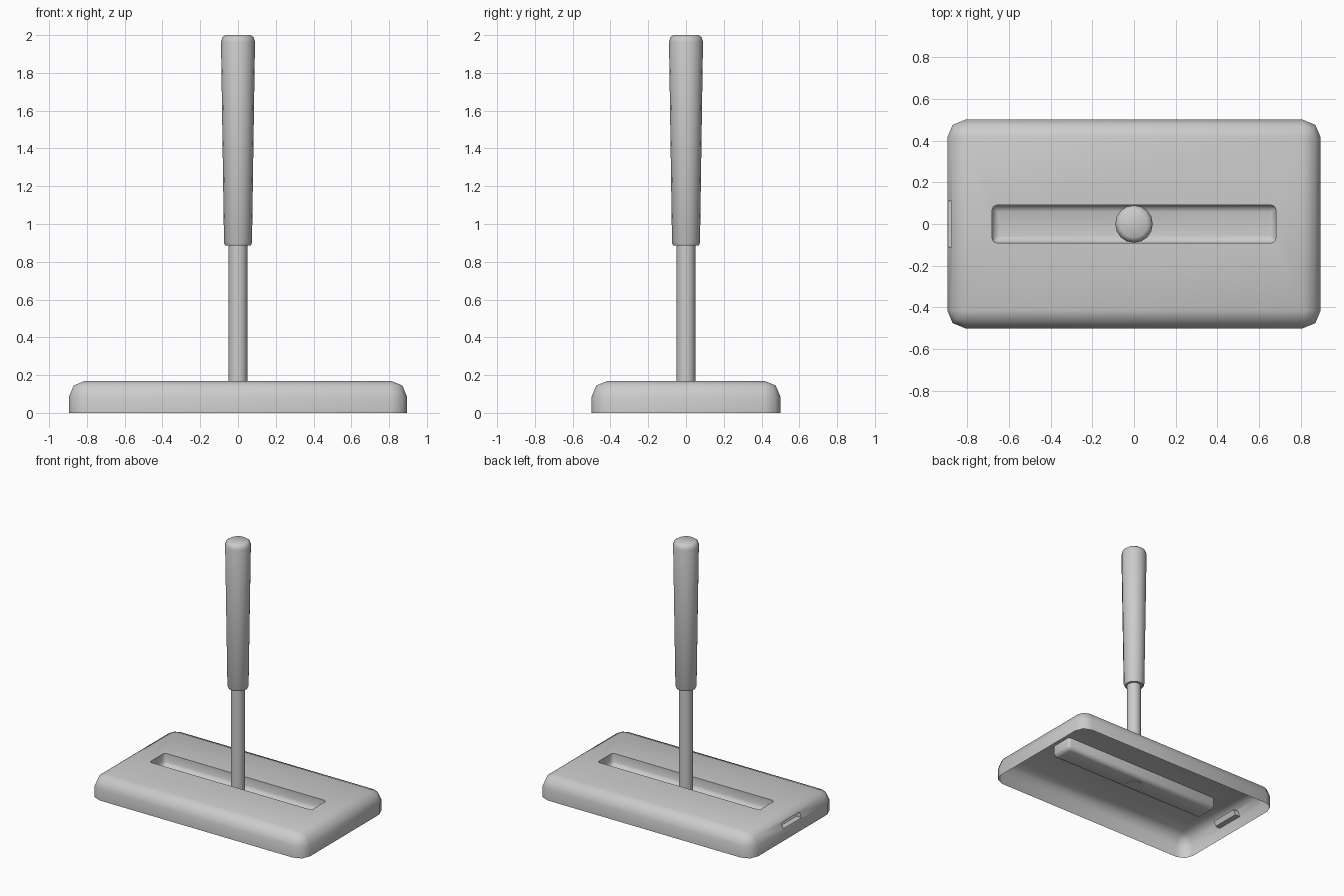
import bpy, bmesh, math

if "Cube" in bpy.data.objects:
    bpy.data.objects.remove(bpy.data.objects["Cube"])


def finish(name, bm, angle):
    mesh = bpy.data.meshes.new(name)
    bm.to_mesh(mesh)
    bm.free()
    obj = bpy.data.objects.new(name, mesh)
    bpy.context.collection.objects.link(obj)
    bpy.ops.object.select_all(action='DESELECT')
    obj.select_set(True)
    bpy.context.view_layer.objects.active = obj
    bpy.ops.object.shade_smooth_by_angle(angle=math.radians(angle))
    return obj


def loft(bm, rings):
    """Join matching point rings, listed counter-clockwise, with quads."""
    rows = [[bm.verts.new(p) for p in ring] for ring in rings]
    n = len(rows[0])
    for a, b in zip(rows, rows[1:]):
        for i in range(n):
            j = (i + 1) % n
            bm.faces.new((a[i], a[j], b[j], b[i]))
    return rows


def rounded_rect(hx, hy, r, z):
    pts = []
    for k, (sx, sy) in enumerate(((1, 1), (-1, 1), (-1, -1), (1, -1))):
        for s in range(3):
            a = math.radians(90 * k + 45 * s)
            pts.append((sx * (hx - r) + r * math.cos(a),
                        sy * (hy - r) + r * math.sin(a), z))
    return pts


def lathe(name, profile, sides, angle, bottom=True):
    bm = bmesh.new()
    rows = loft(bm, [[(r * math.cos(2 * math.pi * i / sides),
                       r * math.sin(2 * math.pi * i / sides), z)
                      for i in range(sides)] for r, z in profile])
    bm.faces.new(rows[-1])
    if bottom:
        bm.faces.new(rows[0][::-1])
    return finish(name, bm, angle)


# base: open-bottomed shell with rounded edges and a sunken trough
bm = bmesh.new()
rows = loft(bm, [rounded_rect(*p) for p in (
    (0.895, 0.50, 0.085, 0.0),
    (0.895, 0.50, 0.085, 0.085),
    (0.87, 0.475, 0.06, 0.145),
    (0.81, 0.415, 0.0, 0.17),
    (0.68, 0.09, 0.02, 0.17),
    (0.68, 0.09, 0.02, 0.11),
    (0.671, 0.081, 0.015, 0.089),
    (0.65, 0.06, 0.005, 0.08))])
bm.faces.new(rows[-1])
bmesh.ops.remove_doubles(bm, verts=bm.verts, dist=0.0005)

# port: shallow rectangular recess in the left end
port = min((f for f in bm.faces if 0.1 < f.calc_center_median().z < 0.13),
           key=lambda f: f.calc_center_median().x)
bmesh.ops.inset_region(bm, faces=[port], thickness=0.01)
mid = port.calc_center_median().z
for v in port.verts:
    z = 0.13 if v.co.z > mid else 0.092
    x = -0.895 + (z - 0.085) * 0.025 / 0.06
    v.co = (x, math.copysign(0.11, v.co.y), z)
bmesh.ops.inset_region(bm, faces=[port], thickness=0.001)
for v in port.verts:
    v.co.x += 0.04
finish("base", bm, 50)

# shaft and tapered grip
lathe("shaft", ((0.05, 0.076), (0.05, 0.90)), 16, 40)
lathe("grip", ((0.067, 0.885), (0.074, 0.90), (0.09, 1.965),
               (0.083, 1.988), (0.066, 2.0)), 16, 45)
